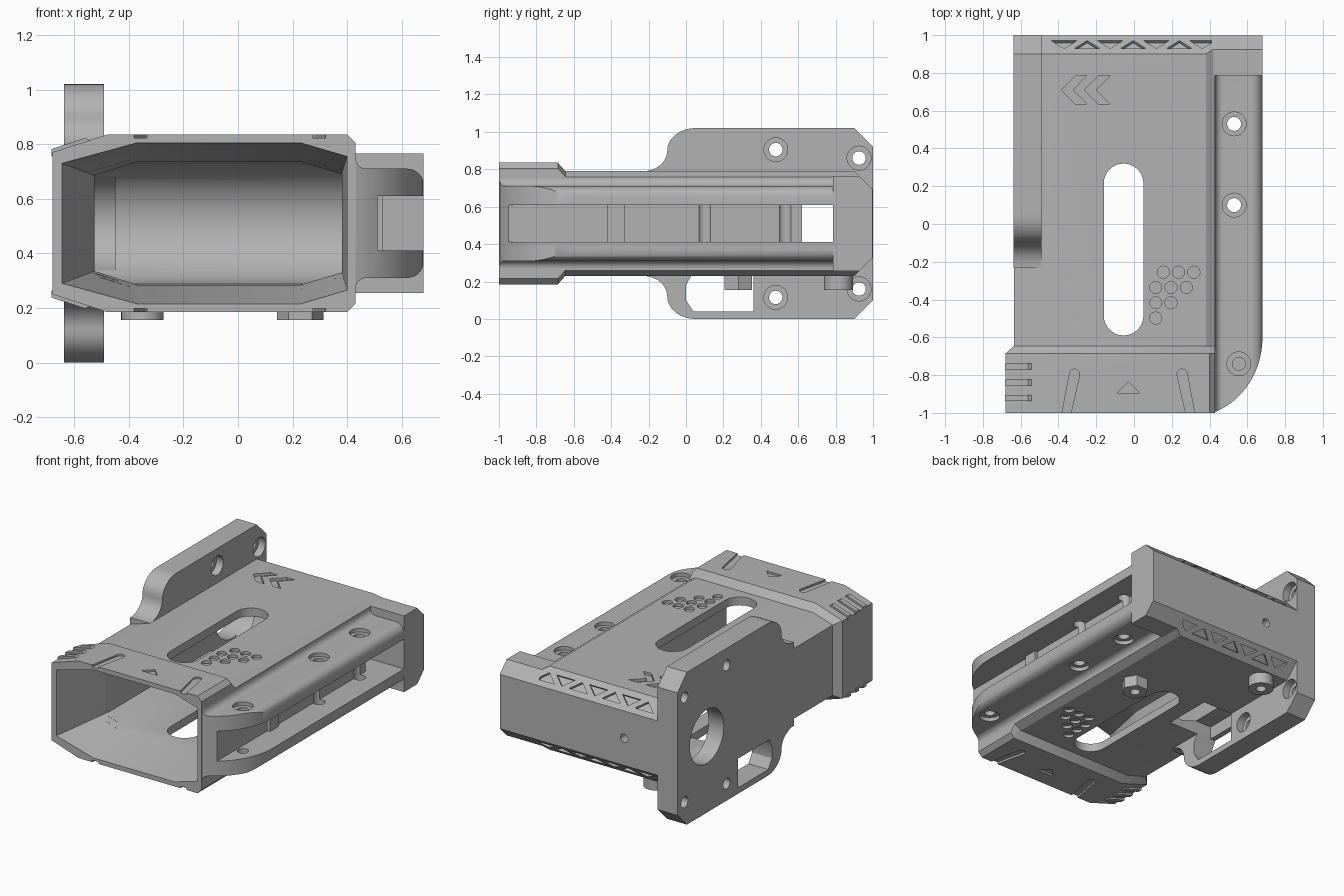
import bpy, bmesh
from math import sin, cos, pi, radians
from mathutils import Matrix, Vector

cube = bpy.data.objects.get("Cube")
if cube:
    bpy.data.objects.remove(cube)

MID = 0.51  # height of the symmetry plane
grey = bpy.data.materials.new("matte_grey")
grey.use_nodes = True
colour = (0.45, 0.45, 0.45, 1)
grey.diffuse_color = colour
grey.node_tree.nodes["Principled BSDF"].inputs["Base Color"].default_value = colour


def arc(cx, cy, rx, ry, start, end, n=10):
    angles = [radians(start + (end - start) * i / n) for i in range(n + 1)]
    return [(cx + rx * cos(a), cy + ry * sin(a)) for a in angles]


def circle(cx, cy, r, n=32):
    return arc(cx, cy, r, r, 0, 360, n)[:-1]


def mirrored(half):
    """Close an upper half profile with its reflection in the middle plane."""
    return half + [(p, 2 * MID - z) for p, z in reversed(half)]


def ring(pts, axis, t):
    order = {"x": lambda p, q: (t, p, q), "y": lambda p, q: (p, t, q), "z": lambda p, q: (p, q, t)}
    return [Vector(order[axis](p, q)) for p, q in pts]


def prism(pts, axis, a, b):
    return [ring(pts, axis, a), ring(pts, axis, b)]


def box(x0, x1, y0, y1, z0, z1):
    return prism([(x0, y0), (x1, y0), (x1, y1), (x0, y1)], "z", z0, z1)


def both(solids):
    """Solids plus their copies on the underside."""
    return solids + [[[Vector((v.x, v.y, 2 * MID - v.z)) for v in r] for r in s] for s in solids]


def part(name, solids):
    bm = bmesh.new()
    for rings in solids:
        loops = [[bm.verts.new(v) for v in r] for r in rings]
        faces = [bm.faces.new(loops[0]), bm.faces.new(loops[-1])]
        for lo, hi in zip(loops, loops[1:]):
            for i in range(len(lo)):
                j = (i + 1) % len(lo)
                faces.append(bm.faces.new((lo[i], lo[j], hi[j], hi[i])))
        bmesh.ops.recalc_face_normals(bm, faces=faces)
    mesh = bpy.data.meshes.new(name)
    bm.to_mesh(mesh)
    bm.free()
    mesh.materials.append(grey)
    obj = bpy.data.objects.new(name, mesh)
    bpy.context.collection.objects.link(obj)
    return obj


def cut(targets, solids):
    cutter = part("cutter", solids)
    cutter.hide_render = True
    for obj in targets:
        mod = obj.modifiers.new("cut", "BOOLEAN")
        mod.operation, mod.solver, mod.object = "DIFFERENCE", "EXACT", cutter
        graph = bpy.context.evaluated_depsgraph_get()
        mesh = bpy.data.meshes.new_from_object(obj.evaluated_get(graph))
        obj.modifiers.clear()
        obj.data = mesh
    bpy.data.objects.remove(cutter)


# Main shells
body_section = mirrored([(-.635, .745), (-.49, .79), (.38, .79), (.43, .76)])
housing = part("housing", [prism(body_section, "y", -.69, .998)])

collar_section = mirrored([(-.68, .77), (-.48, .835), (.40, .835), (.43, .805)])
collar = part("front_collar", [[ring(collar_section, "y", -1), ring(collar_section, "y", -.685),
                                ring(body_section, "y", -.645)]])

# Side rail with filleted root and rounded lips
rail_half = [(.41, .75)] + arc(.47, .75, .04, .04, 180, 270, 6) + arc(.62, .65, .06, .06, 90, 0, 8)
rail = part("side_rail", [prism(mirrored(rail_half), "y", -1, .80)])
nose = [(.3, -1.1), (.42, -1)] + arc(.30, -.6, .38, .42, -65, 0, 14) + [(.9, -.6), (.9, -1.1)]
cut([rail], [prism(nose, "z", 0, 1.1)])
cut([rail], [box(.51, .9, -1.2, .785, .41, .61)])

block = part("rear_block", [box(.41, .68, .785, .998, .255, .765)])

# Mounting plate with swept ears above and below
plate_half = arc(-.23, .90, .13, .11, 270, 360) + arc(.05, .90, .15, .12, 180, 90) + [(.9, 1.02), (1, .92)]
plate = part("mounting_plate", [prism(mirrored(plate_half), "x", -.637, -.49)])

# Slanted rear edges
cut([housing, block], both([prism([(.79, .90), (1.1, .59), (1.1, .90)], "x", -1, 1)]))

# Flared cavity with a rounded end
mouth = mirrored([(-.645, .73), (-.37, .805), (.23, .805), (.40, .755)])
throat = mirrored([(-.525, .685), (-.37, .735), (.23, .735), (.38, .69)])
shells = [housing, collar, plate]
cut(shells, [[ring(mouth, "y", -1.002), ring(throat, "y", -.6), ring(throat, "y", .6)]])
cut([housing, plate], [prism(circle(.6, MID, .222, 48), "x", -.525, .38)])

# Round side bore, rail window, long slots and rear pin hole
cut([housing, plate], [prism(circle(.69, MID, .18, 48), "x", -.8, -.45)])
cut([housing, rail], [box(.3, .6, .62, .785, .41, .61)])
slot = arc(-.055, .215, .105, .105, 0, 180, 16) + arc(-.055, -.485, .105, .105, 180, 360, 16)
cut([housing], [prism(slot, "z", -.1, 1.1)])
cut([housing], [prism(circle(-.24, MID, .028, 20), "y", .85, 1.1)])

# Lower window through the plate and into the housing floor
window = [(0, .10), (.04, .04), (.36, .04), (.36, .235), (.03, .235), (0, .18)]
cut([plate], [prism(window, "x", -.8, -.4)])
cut([housing, plate], [box(-.60, -.27, .03, .36, .2, .32)])

# Plate screw holes, countersunk on the inner side
screws = [(.48, .905), (.925, .86), (.48, .115), (.925, .16)]
cut([plate], [prism(circle(y, z, .036), "x", -.8, -.4) for y, z in screws])
cut([plate], [prism(circle(y, z, .064), "x", -.54, -.45) for y, z in screws])

# Rail screw holes
pair = [(.53, .53), (.53, .10)]
cut([rail], [prism(circle(x, y, .037), "z", 0, 1.1) for x, y in pair]
    + [prism(circle(.555, -.74, .034), "z", 0, .5), prism(circle(.555, -.74, .034), "z", .66, 1)])
cut([rail], both([prism(circle(x, y, .063), "z", .685, 1) for x, y in pair + [(.555, -.74)]]))

# Engraved triangles on the slanted edges
triangles = []
for i in range(7):
    s = 1 if i % 2 == 0 else -1
    place = Matrix.Translation((-.37 + .122 * i, .95, .74)) @ Matrix.Rotation(radians(-45), 4, "X")
    tri = [(-.068, .03 * s), (.068, .03 * s), (0, -.03 * s)]
    triangles.append([[place @ v for v in r] for r in prism(tri, "z", -.018, .05)])
cut([housing], both(triangles))

# Engraved chevrons and dot cluster
chevron = [(-.385, .71), (-.31, .785), (-.25, .785), (-.325, .71), (-.25, .635), (-.31, .635)]
cut([housing], [prism([(x + d, y) for x, y in chevron], "z", .772, .9) for d in (0, .122)])
dots = []
for row, (start, count) in enumerate([(.155, 3), (.115, 3), (.115, 2), (.115, 1)]):
    dots += [prism(circle(start + .081 * k, -.255 - .081 * row, .032, 20), "z", .772, .9) for k in range(count)]
cut([housing], both(dots))

# Collar grooves and arrow mark
groove = [(-.39, -1.05), (-.345, -1.05), (-.288, -.80)] + arc(-.315, -.795, .027, .027, 0, 180, 8)
marks = [prism(groove, "z", .822, .9), prism([(-.06 - x, y) for x, y in groove], "z", .822, .9),
         prism([(-.09, -.895), (.03, -.895), (-.03, -.835)], "z", .822, .9)]
cut([collar], both(marks))

# Grip ribs on the collar corner
rib = [(-.683, .755), (-.683, .782), (-.56, .822), (-.535, .81)]
part("grip_ribs", both([prism(rib, "y", y - .016, y + .016) for y in (-.755, -.84, -.92)]))

# Small rib inside the rail channel
part("channel_rib", [box(.49, .53, -.42, -.33, .40, .62)])

# Bosses below the housing
hex_boss = part("hex_boss", [prism(circle(.228, .28, .085, 6), "z", .155, .25)])
round_boss = part("round_boss", [prism(circle(-.35, .815, .078), "z", .155, .25)])
cut([hex_boss, round_boss, housing],
    [prism(circle(x, y, .032, 20), "z", .1, .27) for x, y in ((.228, .28), (-.35, .815))])

# Smooth curved walls, crisp edges
for obj in bpy.context.scene.objects:
    obj.select_set(obj.type == "MESH")
bpy.context.view_layer.objects.active = housing
bpy.ops.object.shade_smooth_by_angle(angle=radians(30))
